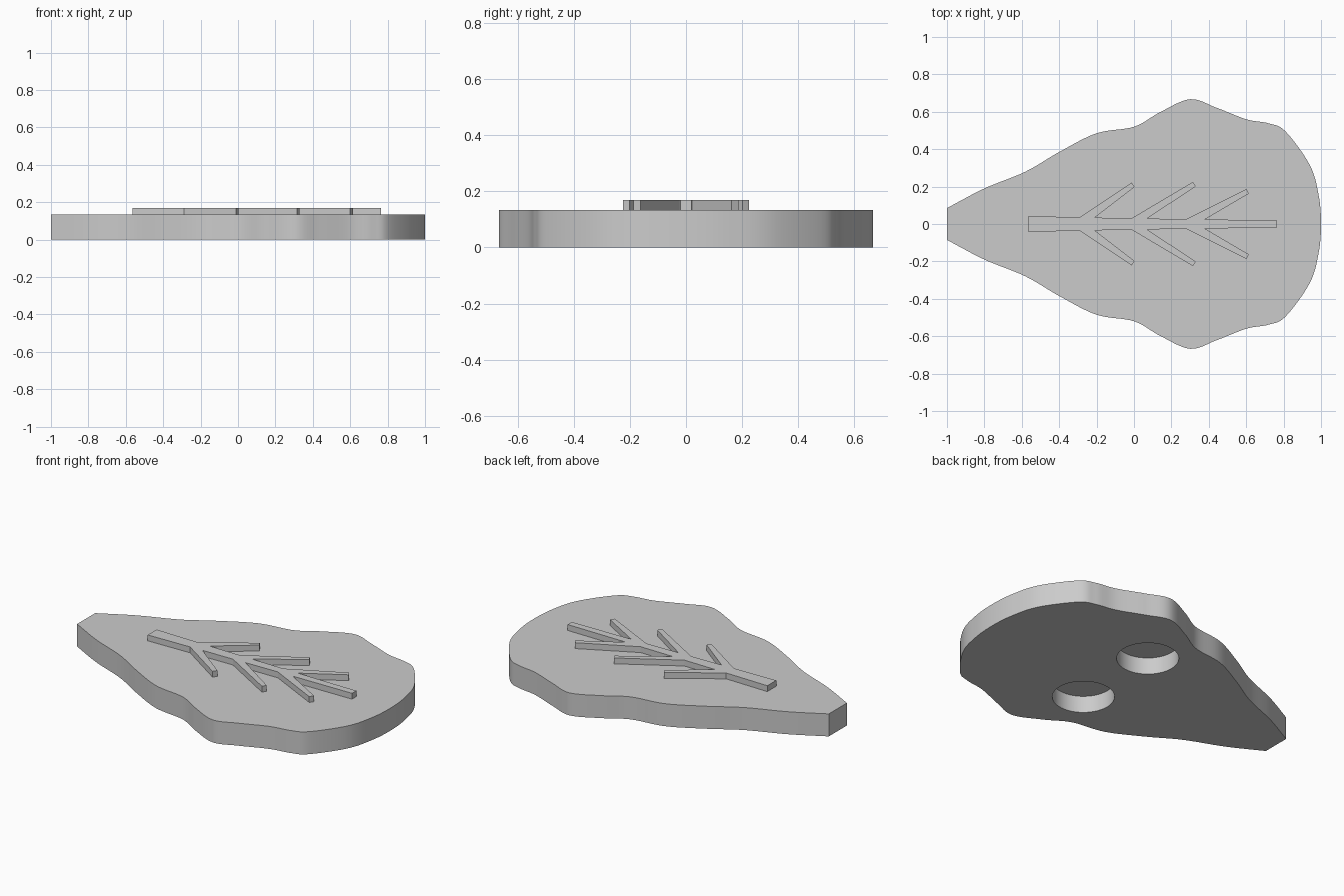
import bpy
import bmesh
from mathutils import Vector

if "Cube" in bpy.data.objects:
    bpy.data.objects.remove(bpy.data.objects["Cube"], do_unlink=True)

THICKNESS = 0.134
VEIN_TOP = 0.169

grey = bpy.data.materials.new("plain grey")
grey.use_nodes = True
grey.diffuse_color = (0.6, 0.6, 0.6, 1)
grey.node_tree.nodes["Principled BSDF"].inputs["Base Color"].default_value = (0.6, 0.6, 0.6, 1)


def smooth_path(points, steps=8):
    """Catmull-Rom curve through all but the first and last point."""
    pts = [Vector(p) for p in points]
    path = []
    for a, b, c, d in zip(pts, pts[1:], pts[2:], pts[3:]):
        for i in range(steps):
            t = i / steps
            path.append(0.5 * (2 * b + (c - a) * t + (2 * a - 5 * b + 4 * c - d) * t ** 2
                               + (3 * b - a - 3 * c + d) * t ** 3))
    path.append(pts[-2])
    return path


def mirrored(half):
    """Close a half outline by reflecting it across the x axis."""
    return list(half) + [(x, -y) for x, y in reversed(half) if abs(y) > 1e-5]


def slab(name, outline, bottom, top):
    """Extrude a flat outline into a solid between two heights."""
    bm = bmesh.new()
    face = bm.faces.new([bm.verts.new((x, y, bottom)) for x, y in outline])
    ext = bmesh.ops.extrude_face_region(bm, geom=[face])
    moved = [g for g in ext["geom"] if isinstance(g, bmesh.types.BMVert)]
    bmesh.ops.translate(bm, verts=moved, vec=(0, 0, top - bottom))
    bmesh.ops.recalc_face_normals(bm, faces=bm.faces)
    mesh = bpy.data.meshes.new(name)
    bm.to_mesh(mesh)
    bm.free()
    mesh.materials.append(grey)
    obj = bpy.data.objects.new(name, mesh)
    bpy.context.collection.objects.link(obj)
    return obj


# Wavy leaf plate
edge = [(-1.2, -0.02), (-1, 0.085), (-0.8, 0.19), (-0.58, 0.28), (-0.4, 0.385),
        (-0.2, 0.485), (0, 0.52), (0.14, 0.598), (0.3, 0.667), (0.44, 0.622),
        (0.6, 0.56), (0.72, 0.538), (0.81, 0.495), (0.94, 0.315), (0.987, 0.155),
        (1, 0), (0.987, -0.155)]
leaf = slab("leaf_plate", mirrored([tuple(p) for p in smooth_path(edge)]), 0, THICKNESS)

# Two round blind holes in the underside
for side in (-1, 1):
    bpy.ops.mesh.primitive_cylinder_add(vertices=64, radius=0.168, depth=0.2,
                                        location=(0.13, side * 0.27, 0))
    cutter = bpy.context.object
    cutter.name = "hole_cutter"
    cutter.hide_render = True
    cutter.data.materials.append(grey)
    cut = leaf.modifiers.new("hole", "BOOLEAN")
    cut.operation = "DIFFERENCE"
    cut.solver = "EXACT"
    cut.object = cutter
    bpy.context.view_layer.objects.active = leaf
    bpy.ops.object.modifier_apply(modifier=cut.name)
    bpy.data.objects.remove(cutter, do_unlink=True)

# Raised tapering stem with three pairs of side veins
vein = [(-0.565, 0.042), (-0.29, 0.037)]
for root, tip_x, tip_y, back, y in ((-0.29, -0.012, 0.222, -0.21, 0.034),
                                    (-0.012, 0.315, 0.225, 0.07, 0.029),
                                    (0.28, 0.6, 0.187, 0.378, 0.024)):
    vein += [(root, y + 0.002), (tip_x, tip_y), (tip_x + 0.015, tip_y - 0.024), (back, y)]
vein.append((0.765, 0.02))
del vein[1]
veins = slab("leaf_veins", mirrored(vein), THICKNESS - 0.005, VEIN_TOP)

# Smooth rim with crisp edges
bpy.ops.object.select_all(action="DESELECT")
leaf.select_set(True)
bpy.context.view_layer.objects.active = leaf
bpy.ops.object.shade_smooth_by_angle(angle=0.52)
